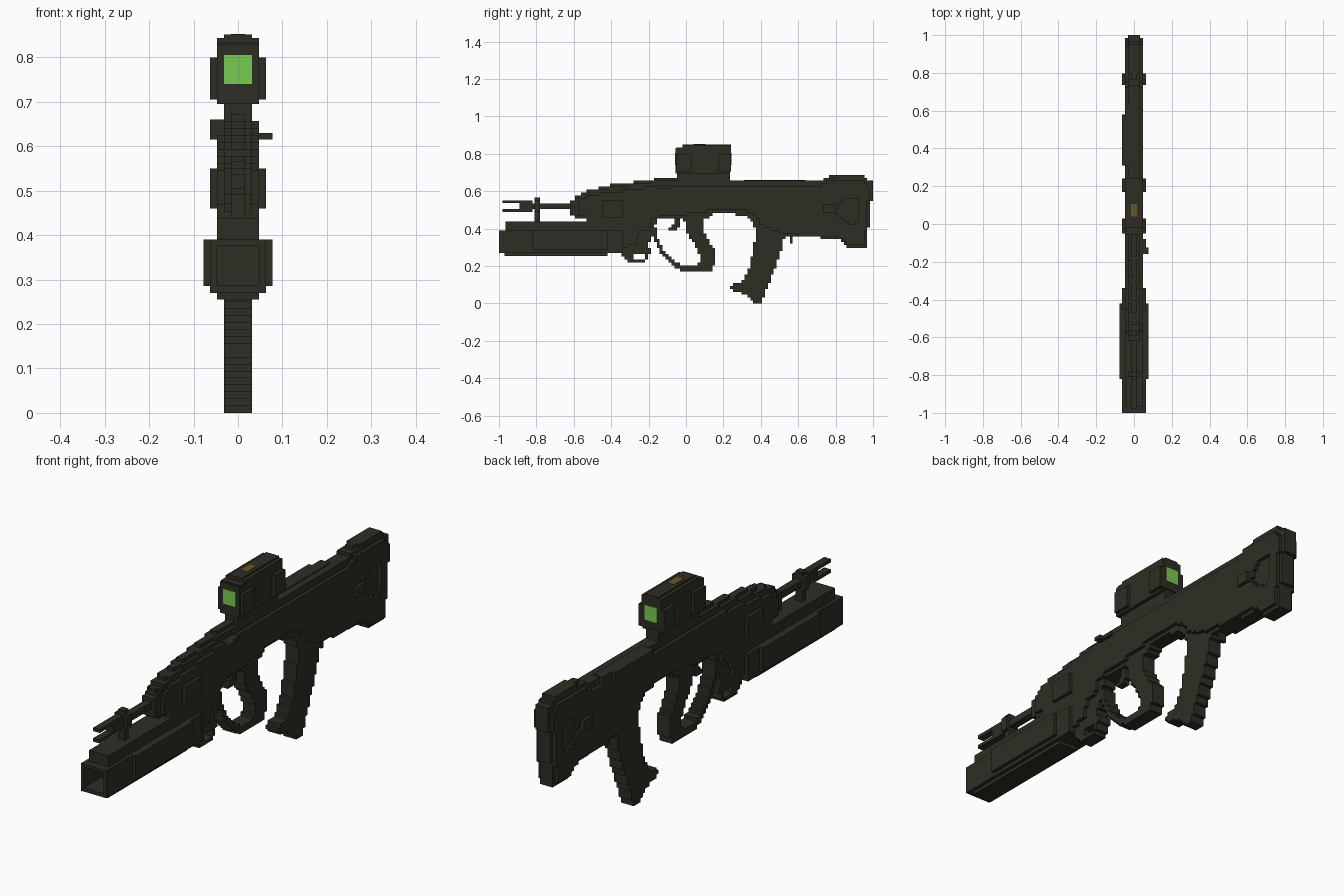
import bpy, bmesh, math

S = 2 / 128  # size of one voxel step


def material(name, rgb):
    m = bpy.data.materials.new(name)
    m.diffuse_color = (*rgb, 1)
    return m


DARK = material("dark olive", (0.027, 0.026, 0.018))
GREEN = material("lens green", (0.19, 0.60, 0.085))
AMBER = material("dull amber", (0.13, 0.10, 0.016))


def finish(name, bm, mat):
    bmesh.ops.recalc_face_normals(bm, faces=bm.faces[:])
    me = bpy.data.meshes.new(name)
    bm.to_mesh(me)
    bm.free()
    me.materials.append(mat)
    ob = bpy.data.objects.new(name, me)
    bpy.context.collection.objects.link(ob)
    return ob


def box(name, x0, x1, y0, y1, z0, z1, mat=DARK):
    bm = bmesh.new()
    bmesh.ops.create_cube(bm, size=1)
    for v in bm.verts:
        v.co = (x1 if v.co.x > 0 else x0, y1 if v.co.y > 0 else y0, z1 if v.co.z > 0 else z0)
    return finish(name, bm, mat)


def inside(poly, y, z):
    hit = False
    for (ya, za), (yb, zb) in zip(poly, poly[1:] + poly[:1]):
        if (za > z) != (zb > z) and y < (yb - ya) * (z - za) / (zb - za) + ya:
            hit = not hit
    return hit


def slab(name, poly, hw, holes=()):
    """Side profile (y, z) snapped to the voxel grid, from x = -hw to hw."""
    cells = set()
    for i in range(128):
        for k in range(60):
            y, z = -1 + (i + .5) * S, (k + .5) * S
            if inside(poly, y, z) and not any(inside(h, y, z) for h in holes):
                cells.add((i, k))
    bm = bmesh.new()
    cache = {}

    def vert(x, i, k):
        key = (x, i, k)
        if key not in cache:
            cache[key] = bm.verts.new((x, -1 + i * S, k * S))
        return cache[key]

    for i, k in cells:
        ring = [(i, k), (i + 1, k), (i + 1, k + 1), (i, k + 1)]
        for x in (-hw, hw):
            bm.faces.new([vert(x, *c) for c in ring])
        for n, (di, dk) in enumerate([(0, -1), (1, 0), (0, 1), (-1, 0)]):
            if (i + di, k + dk) not in cells:
                a, b = ring[n], ring[(n + 1) % 4]
                bm.faces.new([vert(-hw, *a), vert(-hw, *b), vert(hw, *b), vert(hw, *a)])
    bmesh.ops.recalc_face_normals(bm, faces=bm.faces[:])
    bmesh.ops.dissolve_limit(bm, angle_limit=math.radians(1), verts=bm.verts[:], edges=bm.edges[:])
    return finish(name, bm, DARK)


# Receiver and stock: narrow core, wide shell with a stock recess, thin top spine
slab("body_core", [
    (-.59, .455), (-.59, .56), (-.56, .59), (-.47, .61), (-.38, .625), (-.24, .64), (-.14, .655),
    (.73, .66), (.75, .675), (.8, .68), (.95, .68), (.985, .65), (1, .65), (1, .56), (.985, .54),
    (.97, .29), (.865, .29), (.83, .335), (.75, .35), (.53, .36), (.37, .40), (.35, .44),
    (.32, .475), (.15, .48), (.1, .45), (.085, .40), (.02, .40), (-.01, .455), (-.16, .455),
    (-.17, .39), (-.19, .38), (-.2, .28), (-.34, .27), (-.53, .4), (-.53, .455)], .031)
slab("body_shell", [
    (-.575, .47), (-.575, .54), (-.54, .57), (-.4, .595), (-.25, .615), (-.1, .625), (.72, .63),
    (.76, .65), (.94, .66), (.97, .63), (.985, .62), (.985, .56), (.97, .53), (.955, .31),
    (.88, .31), (.83, .35), (.75, .36), (.54, .37), (.4, .42), (.37, .47), (.33, .495),
    (.13, .5), (.07, .48), (-.12, .47), (-.18, .45), (-.2, .40), (-.25, .38), (-.27, .31), (-.34, .3),
    (-.42, .4), (-.53, .44), (-.53, .47)], .047,
    [[(.79, .485), (.85, .57), (.92, .57), (.92, .435), (.88, .42), (.79, .5)]])
slab("body_spine", [
    (-.59, .5), (-.59, .575), (-.54, .6), (-.46, .62), (-.37, .64), (-.22, .655), (-.14, .67),
    (.0, .67), (.2, .66), (.73, .66), (.75, .675), (.8, .69), (.95, .69), (.97, .66), (.97, .5)], .016)
box("side_block", -.0625, .0625, -.45, -.34, .46, .55)
box("stock_stud", -.0625, .0625, .735, .797, .485, .53)
box("left_cover", -.0625, -.03, .31, .58, .615, .66)
box("left_cover_base", -.047, .0, .31, .64, .61, .66)
box("stock_tab", -.016, .016, .555, .57, .32, .37)
box("cocking_handle", .03, .078, -.16, -.125, .615, .63)
box("cocking_handle_root", .03, .0625, -.16, -.08, .615, .63)

# Magazine
slab("magazine", [
    (.365, .45), (.375, .36), (.355, .26), (.33, .17), (.3, .11), (.25, .1), (.23, .075),
    (.28, .06), (.34, .03), (.375, 0), (.4, 0), (.42, .05), (.455, .14), (.49, .22),
    (.515, .31), (.53, .37), (.53, .45)], .031)

# Foregrip, trigger guard and trigger
slab("foregrip", [
    (-.015, .46), (.0, .40), (.02, .35), (.05, .31), (.075, .25), (.075, .22), (.05, .2),
    (-.02, .2), (-.07, .235), (-.12, .29), (-.16, .37), (-.16, .40), (-.185, .40), (-.185, .37),
    (-.14, .28), (-.08, .215), (-.03, .175), (.13, .175), (.16, .21), (.16, .27), (.125, .33),
    (.1, .38), (.095, .46)], .031)
slab("trigger", [(-.075, .47), (-.06, .42), (-.09, .41), (-.085, .39), (-.04, .4), (-.02, .47)], .016)

# Launcher: hollow square tube made of four mirrored walls and a plug
for s in (-1, 1):
    a, b = sorted((s * .047, s * .0625))
    box("launcher_wall", a, b, -1, -.34, .275, .39)
    a, b = sorted((s * .06, s * .078))
    box("launcher_side_plate", a, b, -.82, -.42, .285, .39)
box("launcher_floor", -.0625, .0625, -1, -.34, .27, .287)
box("launcher_roof", -.0625, .0625, -1, -.42, .377, .39)
box("launcher_plug", -.047, .047, -.88, -.34, .285, .385)
box("launcher_keel", -.047, .047, -.97, -.42, .255, .275)
box("launcher_rail", -.047, .047, -.965, -.42, .385, .438)
slab("launcher_trigger", [
    (-.35, .3), (-.35, .265), (-.33, .245), (-.31, .225), (-.22, .225), (-.2, .245), (-.19, .3)], .031,
    [[(-.28, .235), (-.28, .27), (-.22, .27), (-.22, .24), (-.25, .235)]])

# Barrel, sight post and two-pronged muzzle
box("barrel", -.016, .016, -.83, -.55, .505, .535)
box("barrel_collar", -.031, .031, -.62, -.57, .47, .55)
box("muzzle_block", -.016, .016, -.89, -.82, .5, .545)
for z in (.49, .536):
    box("muzzle_prong", -.016, .016, -.98, -.82, z, z + .015)
box("sight_post", -.016, .016, -.81, -.78, .43, .567)
box("sight_ring", -.031, .031, -.81, -.78, .49, .55)

# Optical sight
slab("scope_foot", [(-.05, .64), (-.05, .71), (.235, .71), (.235, .64)], .031)
box("scope_body", -.047, .047, -.05, .235, .695, .835)
box("scope_front_frame", -.0475, .0475, -.057, .03, .695, .83)
box("scope_top", -.047, .047, -.02, .24, .80, .844)
box("scope_ridge", -.031, .031, -.02, .24, .83, .851)
for y0, y1 in ((-.05, .03), (.17, .24)):
    box("scope_cheek", -.0625, .0625, y0, y1, .705, .80)
box("front_lens", -.031, .031, -.06, -.054, .74, .805, GREEN)
box("rear_lens", -.031, .031, .238, .244, .74, .805, GREEN)
box("scope_light_strip", -.016, .016, .04, .105, .846, .853, AMBER)
